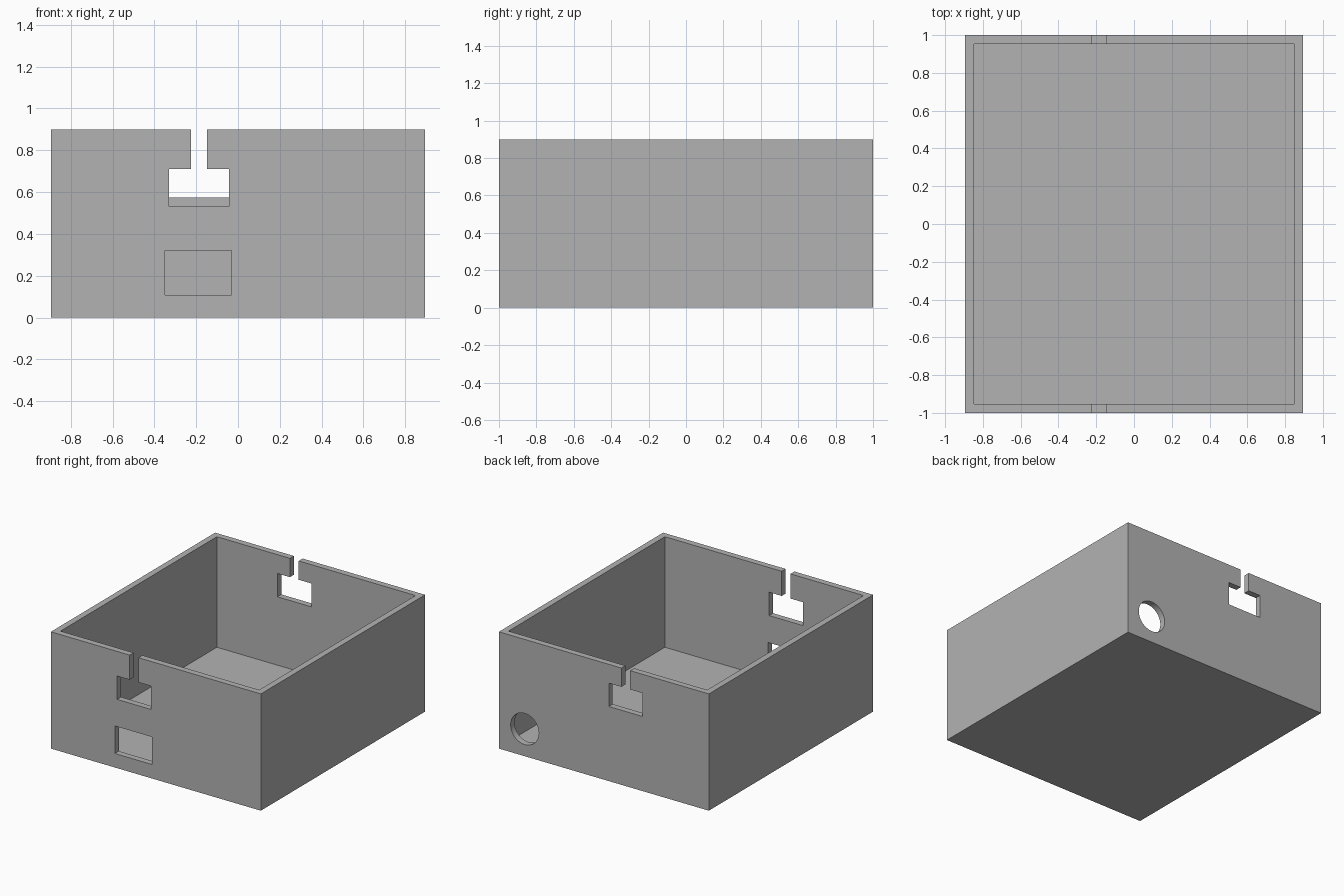
import bpy
import math

cube = bpy.data.objects.get("Cube")
if cube:
    bpy.data.objects.remove(cube, do_unlink=True)

HALF_X, HALF_Y, HEIGHT, WALL = 0.895, 1.0, 0.9, 0.048

grey = bpy.data.materials.new("plain grey")
grey.use_nodes = True
colour = (0.45, 0.45, 0.45, 1)
grey.diffuse_color = colour
grey.node_tree.nodes["Principled BSDF"].inputs["Base Color"].default_value = colour


def block(name, x, y, z):
    """Box spanning the given (low, high) ranges."""
    spans = (x, y, z)
    bpy.ops.mesh.primitive_cube_add(size=1, location=[(a + b) / 2 for a, b in spans])
    obj = bpy.context.object
    obj.name = name
    obj.scale = [b - a for a, b in spans]
    bpy.ops.object.transform_apply(location=True, rotation=True, scale=True)
    return obj


def cut(target, cutter):
    """Subtract the cutter from the target, then discard it."""
    cutter.hide_render = True
    mod = target.modifiers.new("cut", "BOOLEAN")
    mod.operation = "DIFFERENCE"
    mod.solver = "EXACT"
    mod.object = cutter
    bpy.context.view_layer.objects.active = target
    bpy.ops.object.modifier_apply(modifier=mod.name)
    bpy.data.objects.remove(cutter, do_unlink=True)


# Open tray with a flat floor
box = block("open_box", (-HALF_X, HALF_X), (-HALF_Y, HALF_Y), (0, HEIGHT))
inner_x, inner_y = HALF_X - WALL, HALF_Y - WALL
cut(box, block("cavity", (-inner_x, inner_x), (-inner_y, inner_y), (WALL, HEIGHT + 0.2)))

# Keyhole notch in each end wall: a window with a narrow slot up to the rim
for side, sill in ((-1, 0.53), (1, 0.575)):
    depth = sorted((side * (HALF_Y - 0.1), side * (HALF_Y + 0.1)))
    cut(box, block("notch_window", (-0.33, -0.042), depth, (sill, sill + 0.18)))
    cut(box, block("notch_slot", (-0.224, -0.149), depth, (sill + 0.1, HEIGHT + 0.1)))

# Lower front window
cut(box, block("port_window", (-0.35, -0.032), (-HALF_Y - 0.1, -HALF_Y + 0.1), (0.108, 0.32)))

# Round hole low in the back wall
bpy.ops.mesh.primitive_cylinder_add(vertices=64, radius=0.12, depth=0.2,
                                    location=(0.675, HALF_Y, 0.21),
                                    rotation=(math.pi / 2, 0, 0))
cut(box, bpy.context.object)

# One colour, smooth hole rim, sharp box edges
box.data.materials.clear()
box.data.materials.append(grey)
for face in box.data.polygons:
    face.material_index = 0
bpy.ops.object.select_all(action="DESELECT")
box.select_set(True)
bpy.context.view_layer.objects.active = box
bpy.ops.object.shade_smooth_by_angle(angle=math.radians(30))
